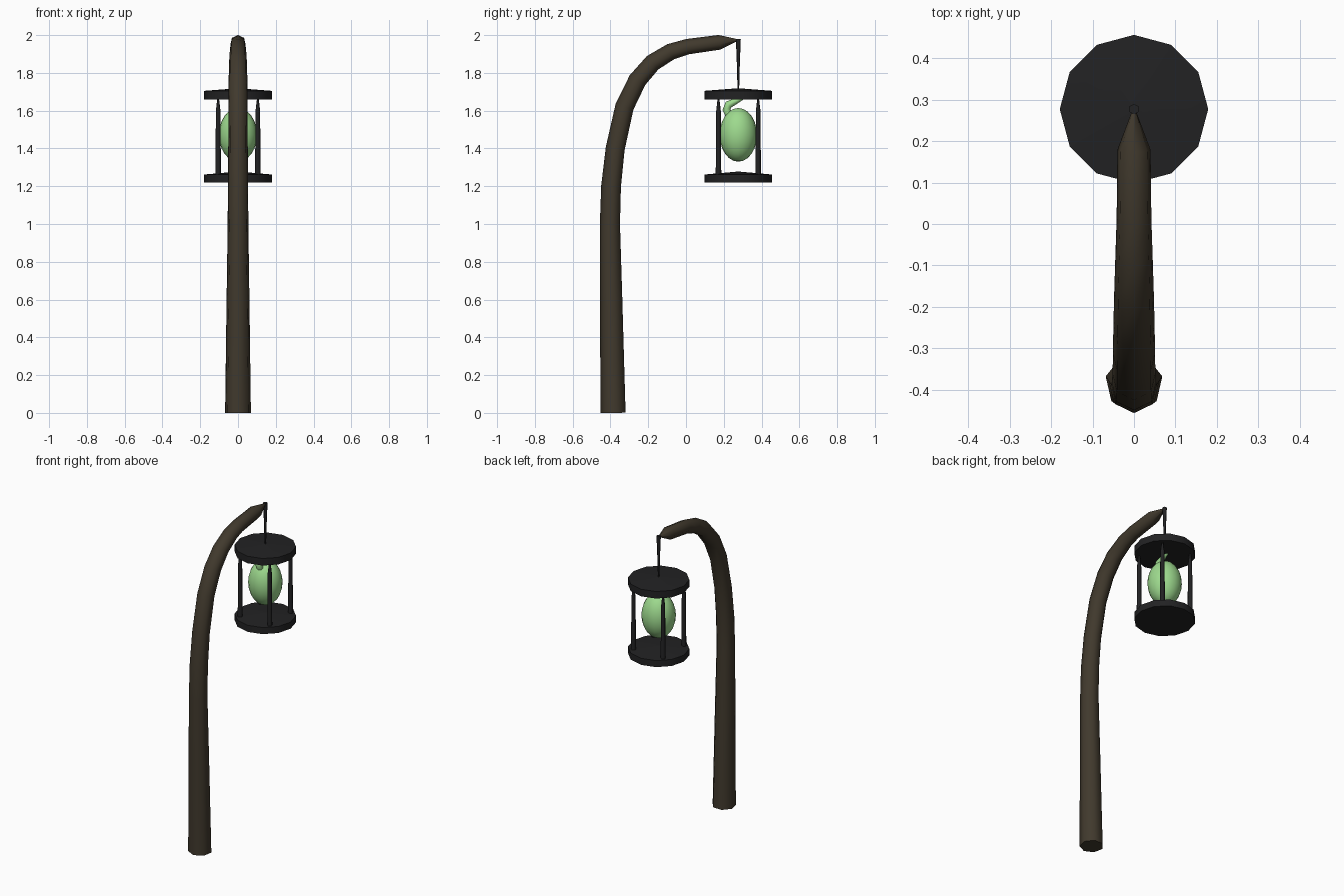
import bpy, bmesh, math
from mathutils import Vector

if "Cube" in bpy.data.objects:
    bpy.data.objects.remove(bpy.data.objects["Cube"])


def material(name, rgb):
    m = bpy.data.materials.new(name)
    m.diffuse_color = (*rgb, 1)
    m.use_nodes = True
    m.node_tree.nodes["Principled BSDF"].inputs["Base Color"].default_value = m.diffuse_color
    return m


WOOD = material("dark wood", (0.052, 0.041, 0.026))
IRON = material("black iron", (0.016, 0.016, 0.017))
GLOW = material("pale green", (0.34, 0.70, 0.27))
LAMP_Y = 0.277


def finish(obj, mat, angle=60):
    obj.data.materials.append(mat)
    bpy.ops.object.select_all(action='DESELECT')
    obj.select_set(True)
    bpy.context.view_layer.objects.active = obj
    bpy.ops.object.shade_smooth_by_angle(angle=math.radians(angle))
    return obj


def sweep(name, stations, sides, mat, x=0.0):
    """Tube in the YZ plane through (y, z, radius) stations, capped at both ends."""
    bm = bmesh.new()
    rings = []
    pts = [Vector((x, y, z)) for y, z, r in stations]
    for i, (y, z, r) in enumerate(stations):
        t = pts[min(i + 1, len(pts) - 1)] - pts[max(i - 1, 0)]
        if i == 0:
            t = pts[1] - pts[0]
        t.normalize()
        outer = Vector((0, -t.z, t.y))
        ring = []
        for k in range(sides):
            a = 2 * math.pi * k / sides
            ring.append(bm.verts.new(pts[i] + r * (math.cos(a) * outer + math.sin(a) * Vector((1, 0, 0)))))
        rings.append(ring)
    for a, b in zip(rings, rings[1:]):
        for k in range(sides):
            n = (k + 1) % sides
            bm.faces.new((a[k], a[n], b[n], b[k]))
    bm.faces.new(rings[0])
    bm.faces.new(rings[-1])
    bmesh.ops.recalc_face_normals(bm, faces=bm.faces)
    me = bpy.data.meshes.new(name)
    bm.to_mesh(me)
    bm.free()
    obj = bpy.data.objects.new(name, me)
    bpy.context.collection.objects.link(obj)
    return finish(obj, mat)


# Bent seven-sided pole with a pointed end
sweep("pole", [
    (-0.383, 0.0, 0.070), (-0.393, 0.6, 0.062), (-0.400, 1.0, 0.056),
    (-0.394, 1.2, 0.055), (-0.372, 1.4, 0.053), (-0.323, 1.62, 0.052),
    (-0.255, 1.76, 0.051), (-0.175, 1.852, 0.049), (-0.08, 1.910, 0.046),
    (0.01, 1.937, 0.043), (0.178, 1.960, 0.041), (0.272, 1.974, 0.005)], 7, WOOD)

# Tapered hanger
sweep("hanger", [(LAMP_Y, 1.70, 0.004), (LAMP_Y, 1.85, 0.008), (LAMP_Y, 1.98, 0.013)], 6, IRON)

# Twelve-sided lantern plates with a shallow raised centre
for name, z0, z1, z2 in (("top_plate", 1.66, 1.705, 1.718), ("bottom_plate", 1.22, 1.262, 1.277)):
    sweep(name, [(LAMP_Y, z0, 0.179), (LAMP_Y, z1, 0.179), (LAMP_Y, z2, 0.01)], 12, IRON)

# Four corner posts with pointed tops
for sx in (-1, 1):
    for sy in (-1, 1):
        y = LAMP_Y + sy * 0.105
        sweep("post", [(y, 1.24, 0.015), (y, 1.60, 0.012), (y, 1.67, 0.004)], 8, IRON, sx * 0.105)

# Glowing fruit
bpy.ops.mesh.primitive_uv_sphere_add(segments=20, ring_count=12, radius=1, location=(0, LAMP_Y, 1.472))
fruit = bpy.context.object
fruit.name = "fruit"
fruit.scale = (0.101, 0.099, 0.142)
finish(fruit, GLOW)

# Crooked stem
sweep("stem", [(0.232, 1.57, 0.020), (0.214, 1.605, 0.021), (0.225, 1.632, 0.021),
               (0.262, 1.650, 0.016), (0.300, 1.668, 0.010)], 8, GLOW)
